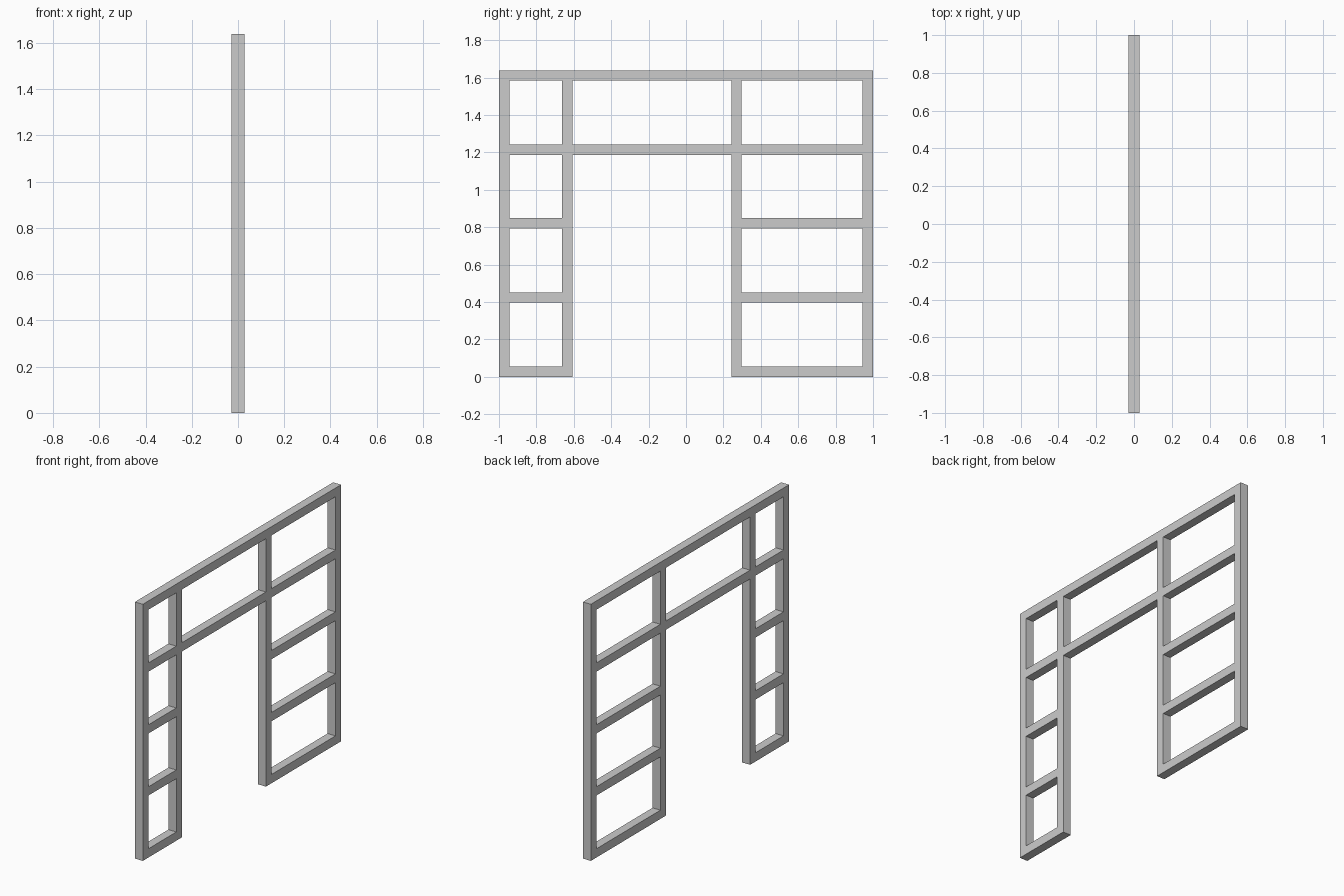
import bpy, bmesh
from math import radians

if "Cube" in bpy.data.objects:
    bpy.data.objects.remove(bpy.data.objects["Cube"])

T = 0.056                                   # square tube width
RAILS = [0.0, 0.396, 0.792, 1.187, 1.583]   # underside of each rail
POSTS = [-1.0, -0.663, 0.242, 1.0 - T]      # left edge of each post

ys = [v for p in POSTS for v in (p, p + T)]
zs = [v for r in RAILS for v in (r, r + T)]


def solid(i, j):
    """Grid cell is part of a post or a rail; the doorway only has the upper two rails."""
    post, rail = i % 2 == 0, j % 2 == 0
    doorway = i == 3
    return post or (rail and (not doorway or j >= 6))


# Welded frame: fill the solid cells of the post/rail grid, then extrude
bm = bmesh.new()
grid = [[bm.verts.new((-T / 2, y, z)) for z in zs] for y in ys]
for i in range(len(ys) - 1):
    for j in range(len(zs) - 1):
        if solid(i, j):
            bm.faces.new((grid[i][j], grid[i + 1][j], grid[i + 1][j + 1], grid[i][j + 1]))
bmesh.ops.delete(bm, geom=[v for v in bm.verts if not v.link_faces], context='VERTS')
ext = bmesh.ops.extrude_face_region(bm, geom=bm.faces[:], use_keep_orig=True)
bmesh.ops.translate(bm, vec=(T, 0, 0),
                    verts=[g for g in ext["geom"] if isinstance(g, bmesh.types.BMVert)])
bmesh.ops.recalc_face_normals(bm, faces=bm.faces[:])

mesh = bpy.data.meshes.new("partition_frame")
bm.to_mesh(mesh)
bm.free()
frame = bpy.data.objects.new("partition_frame", mesh)
bpy.context.collection.objects.link(frame)
